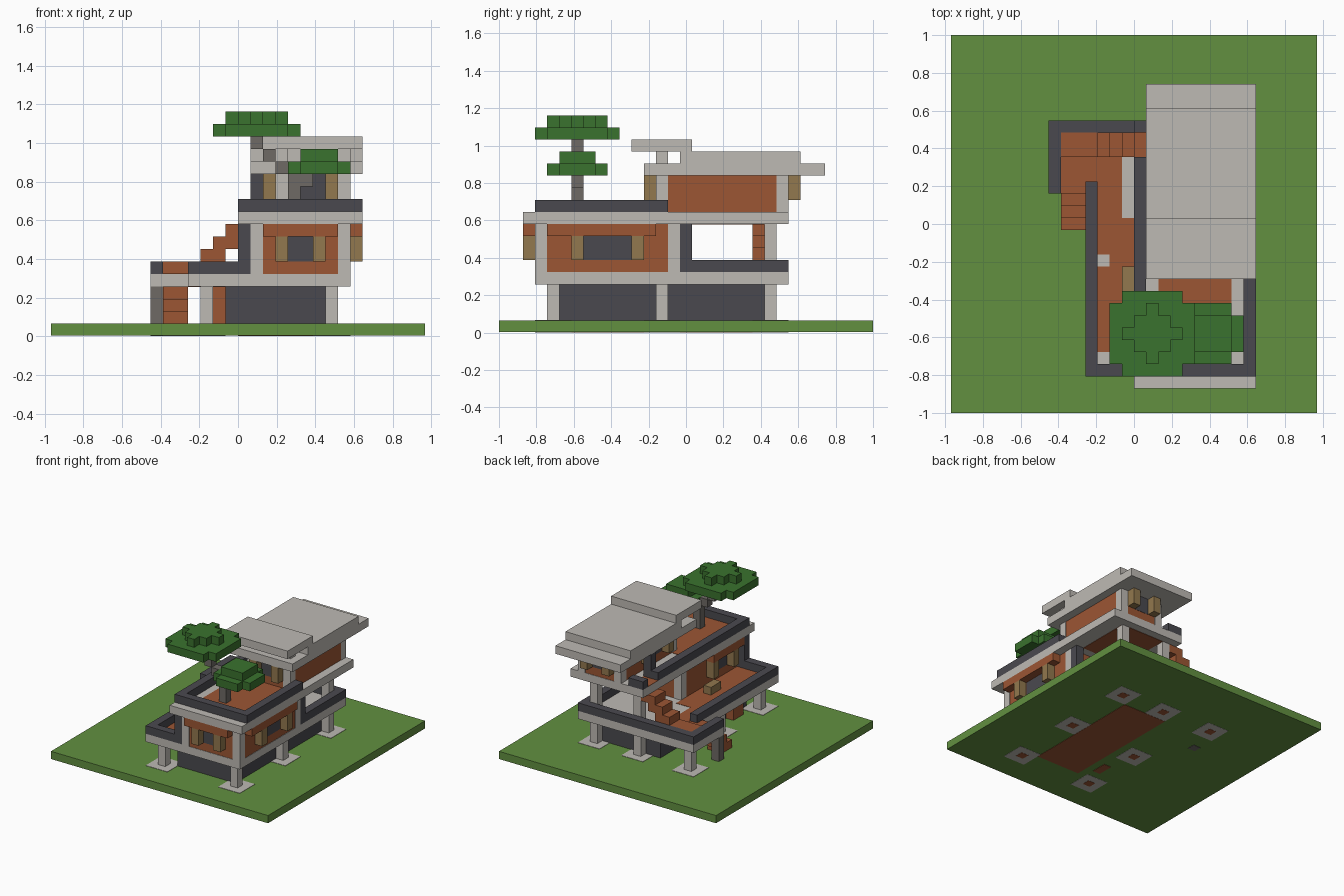
import bpy
import bmesh

cube = bpy.data.objects.get("Cube")
if cube:
    bpy.data.objects.remove(cube, do_unlink=True)

UNIT = 2 / 31                    # one building block
ORIGIN = (15, 15.5, 0)


def make_material(name, red, green, blue):
    linear = [(c / 255 / 12.92) if c < 11 else ((c / 255 + 0.055) / 1.055) ** 2.4
              for c in (red, green, blue)] + [1]
    mat = bpy.data.materials.new(name)
    mat.use_nodes = True
    mat.diffuse_color = linear
    mat.node_tree.nodes["Principled BSDF"].inputs["Base Color"].default_value = linear
    return mat


grass = make_material("grass", 98, 144, 64)
leaf = make_material("leaf", 58, 114, 46)
concrete = make_material("concrete", 190, 186, 180)
timber = make_material("red_timber", 156, 86, 52)
charcoal = make_material("charcoal", 74, 73, 79)
shutter = make_material("ochre_shutter", 146, 120, 78)
bark = make_material("grey_bark", 110, 106, 101)


def boxes(name, mat, parts):
    """One object from several boxes, each given as x, y and z spans in blocks."""
    bm = bmesh.new()
    for spans in parts:
        verts = bmesh.ops.create_cube(bm, size=1)["verts"]
        for v in verts:
            v.co = [(spans[a][v.co[a] > 0] - ORIGIN[a]) * UNIT for a in range(3)]
    mesh = bpy.data.meshes.new(name)
    bm.to_mesh(mesh)
    bm.free()
    mesh.materials.append(mat)
    obj = bpy.data.objects.new(name, mesh)
    bpy.context.collection.objects.link(obj)


def box(name, mat, x, y, z):
    boxes(name, mat, [(x, y, z)])


def posts(name, mat, places, z):
    boxes(name, mat, [((x, x + 1), (y, y + 1), z) for x, y in places])


def window(name, axis, plane, side, span, z, lintel=None):
    """Glass plate with projecting shutters and an optional lintel above."""
    out = tuple(sorted((plane, plane + side)))
    skin = tuple(sorted((plane - side * 0.1, plane - side * 0.02)))

    def place(along, depth, height):
        return (depth, along, height) if axis == "x" else (along, depth, height)

    low, high = span
    boxes(name + "_glass", charcoal, [place(span, skin, z)])
    boxes(name + "_shutters", shutter,
          [place((low - 1, low), out, z), place((high, high + 1), out, z)])
    if lintel:
        boxes(name + "_lintel", timber, [place(lintel, out, (z[1], z[1] + 1))])


# Ground, footings and ground floor
footings = [(22, 4), (22, 13), (22, 22), (12, 4), (12, 12), (16, 22), (9, 22)]
box("ground", grass, x=(0, 30), y=(0, 31), z=(0.04, 1))
boxes("footing_pads", concrete,
      [((x - 1, x + 2), (y - 1, y + 2), (0.02, 1.04)) for x, y in footings])
posts("footing_cores", timber, footings, z=(0, 0.5))
posts("ground_posts", concrete, footings, z=(1, 5.06))
box("ground_floor", timber, x=(15, 21), y=(5.5, 21), z=(0, 0.9))
box("ground_walls", charcoal, x=(14, 22), y=(5, 22), z=(1, 4))
box("ground_door", timber, x=(13, 14), y=(7, 9), z=(0, 4))
posts("stair_post", bark, [(8, 18)], z=(0, 4))

# Terrace slab, decking and low parapet
boxes("terrace_slab", concrete, [((11, 24), (3, 24), (4, 5)),
                                 ((8, 11), (18, 24), (4, 5))])
boxes("terrace_deck", timber, [((12, 14), (4, 23), (3.96, 5.04)),
                               ((9, 12), (18, 23), (3.96, 5.03)),
                               ((14, 16), (4, 16), (3.97, 5.04))])
boxes("terrace_parapet", charcoal, [((11, 12), (3, 19), (5, 6)),
                                    ((12, 16), (3, 4), (5, 6)),
                                    ((8, 9), (18, 24), (5, 6)),
                                    ((9, 24), (23, 24), (5, 6)),
                                    ((23, 24), (15, 23), (5, 6))])
posts("parapet_pillars", charcoal, [(15, 3), (23, 15)], z=(5, 9))
box("terrace_bench", shutter, x=(14, 15), y=(10, 12), z=(5, 6))

# Stairs up to the terrace and on to the upper deck
boxes("lower_stairs", timber,
      [((9, 11), (15 + s, 17 + s), (1 + s, 2 + s)) for s in range(3)])
box("stair_landing", timber, x=(9, 12), y=(21, 23), z=(5, 6))
boxes("upper_stairs", timber,
      [((12 + s, 14 + s), (21, 23), (6 + s, 7 + s)) for s in range(3)])

# Middle storey
box("middle_walls", timber, x=(16.05, 23.95), y=(3.05, 14.95), z=(5, 9))
posts("middle_corner_posts", concrete,
      [(x, y) for x in (16, 23) for y in (3, 14)], z=(5, 9))
posts("rear_posts", concrete, [(22, 22), (16, 22)], z=(5, 9))
window("middle_front", "y", 3, -1, (19, 21), (6, 8), lintel=(17, 23))
window("middle_right", "x", 24, 1, (7, 11), (6, 8), lintel=(4, 13))
window("middle_left", "x", 16, -1, (6, 9), (6, 8), lintel=(4, 10))

# Upper slab, deck and parapet
box("upper_slab", concrete, x=(15, 25), y=(2, 24), z=(9, 10))
boxes("upper_deck", timber, [((17, 23), (4, 14), (9.5, 10.04)),
                             ((15, 17), (21, 23), (9.5, 10.04)),
                             ((17, 23), (16, 23), (8.96, 9.5))])
boxes("upper_parapet", charcoal, [((15, 16), (3, 21), (10, 11)),
                                  ((16, 25), (3, 4), (10, 11)),
                                  ((24, 25), (4, 14), (10, 11)),
                                  ((15, 17), (23, 24), (10, 11))])
posts("upper_pillar", charcoal, [(16, 20)], z=(10, 13))

# Top storey
box("top_walls", timber, x=(18.05, 23.95), y=(13.05, 23.95), z=(10, 13))
posts("top_corner_posts", concrete,
      [(x, y) for x in (18, 23) for y in (13, 23)], z=(10, 13))
window("top_front", "y", 13, -1, (20, 22), (11, 13))
window("top_back", "y", 24, 1, (20, 22), (11, 13))
window("top_left", "x", 18, -1, (16, 19), (11, 13))

# Stepped roof
boxes("main_roof", concrete, [((16, 25), (12, 27), (13, 14)),
                              ((16, 25), (15, 25), (14, 15))])
box("raised_roof", concrete, x=(16, 25), y=(11, 16), z=(15, 16))
posts("raised_roof_posts", concrete, [(18, 13), (23, 13)], z=(14, 15))


# Roof tree with a leaning trunk and two canopies
def canopy(name, x, y, z, radius, reach):
    """Round layer: strips of blocks limited by a diagonal reach."""
    parts = []
    for row in range(-radius, radius + 1):
        half = min(radius, reach - abs(row))
        parts.append(((x - half, x + half + 1), (y + row, y + row + 1), (z, z + 1)))
    boxes(name, leaf, parts)


trunk = [(19, 10), (19, 11), (19, 12), (20, 12), (18, 13), (17, 14), (16, 15)]
boxes("tree_trunk", bark, [((x, x + 1), (6, 7), (z, z + 1)) for x, z in trunk])
canopy("large_canopy", 16, 6, 16, radius=3, reach=5)
canopy("large_canopy_top", 16, 6, 17, radius=2, reach=2)
canopy("small_canopy", 21, 6, 13, radius=2, reach=3)
canopy("small_canopy_top", 21, 6, 14, radius=1, reach=2)
